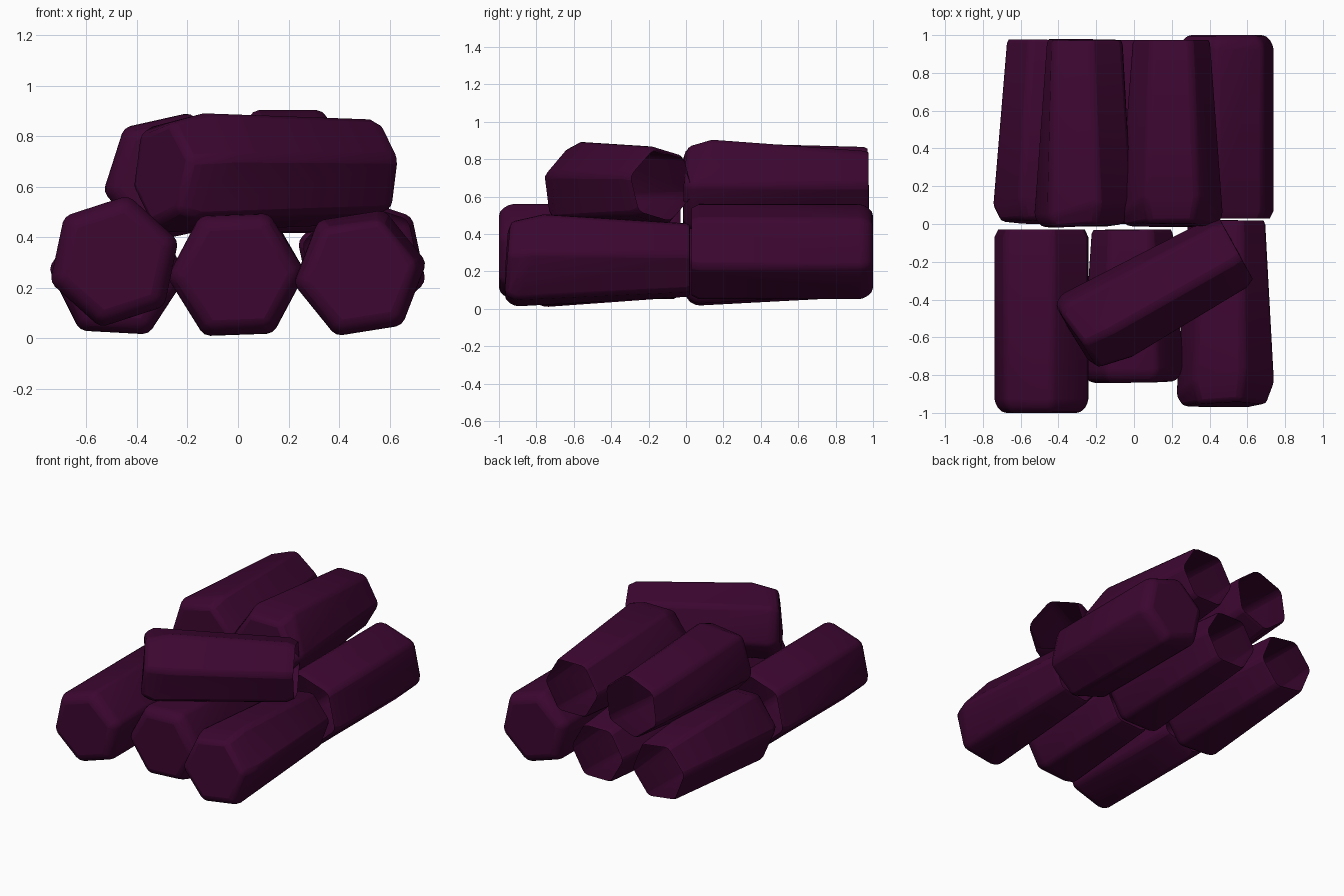
import bpy, bmesh, math
from mathutils import Vector

if "Cube" in bpy.data.objects:
    bpy.data.objects.remove(bpy.data.objects["Cube"])

mat = bpy.data.materials.new("dark_plum")
mat.diffuse_color = (0.045, 0.002, 0.03, 1)
mat.use_nodes = True
mat.node_tree.nodes["Principled BSDF"].inputs["Base Color"].default_value = mat.diffuse_color


def log(name, closed, opened, r0, r1, turn, lean=90, slope=0.12, lip=0.01, twist=0):
    """Six-sided hollow log: chamfered cap at `closed`, open rim at `opened`.
    turn = angle of first corner, lean = side where the cap chamfer is deepest."""
    a, b = Vector(closed), Vector(opened)
    d = (b - a).normalized()
    length = (b - a).length
    side = d.cross(Vector((0, 0, 1))).normalized()
    if side.x < 0:
        side = -side
    up = side.cross(d).normalized()
    if up.z < 0:
        up = -up
    bm = bmesh.new()

    def ring(radius, setback, turned=turn):
        pts = []
        for i in range(6):
            t = math.radians(turned + 60 * i)
            pts.append(bm.verts.new(a + d * setback(t) + (side * math.cos(t) + up * math.sin(t)) * radius))
        return pts

    tilt = lambda t: 0.05 + slope * max(0, math.cos(t - math.radians(lean)))
    rings = [ring(r0 * 0.84, lambda t: 0.2 * (tilt(t) - 0.05)),
             ring(r0, tilt),
             ring(r1, lambda t: length - 2 * lip, turn + twist),
             ring(r1 - lip, lambda t: length, turn + twist)]
    bm.faces.new(rings[0])
    for p, q in zip(rings, rings[1:]):
        for i in range(6):
            j = (i + 1) % 6
            bm.faces.new((p[i], p[j], q[j], q[i]))
    bmesh.ops.recalc_face_normals(bm, faces=bm.faces)
    me = bpy.data.meshes.new(name)
    bm.to_mesh(me)
    bm.free()
    me.materials.append(mat)
    ob = bpy.data.objects.new(name, me)
    bpy.context.collection.objects.link(ob)
    bev = ob.modifiers.new("soft_edges", 'BEVEL')
    bev.width, bev.segments = 0.025, 2
    bev.limit_method, bev.angle_limit = 'ANGLE', math.radians(25)
    bpy.context.view_layer.objects.active = ob
    ob.select_set(True)
    bpy.ops.object.shade_smooth_by_angle(angle=math.radians(50))
    ob.select_set(False)


# Straight logs, one at each outer corner, pointing opposite ways
log("front_left_log", (-.49, -1, .305), (-.49, -.03, .305), .267, .267, 18, slope=0, lip=.02)
log("back_right_log", (.49, 1, .305), (.49, .03, .305), .267, .267, 42, slope=0, lip=.02)

# Tapered logs on the ground
log("front_middle_log", (-.005, -.84, .252), (-.01, -.03, .255), .277, .222, 2, lean=-60, slope=.05)
log("front_right_log", (.482, -.97, .258), (.49, .02, .26), .268, .215, 9, lean=68, slope=.17)
log("back_left_log", (-.478, 0, .26), (-.47, .975, .257), .275, .212, 57, lean=115, slope=.1, twist=-5)
log("back_middle_log", (0, 0, .26), (0, .975, .26), .27, .208, 0, lean=90, slope=.1)

# Tapered logs on top of the back row
log("back_top_left_log", (-.272, -.02, .635), (-.26, .975, .655), .27, .22, 12, lean=30, slope=.12, twist=10)
log("back_top_right_log", (.197, -.015, .66), (.198, .975, .66), .281, .212, 60, lean=90, slope=.12)

# Log lying across the front row
log("cross_log", (-.32, -.605, .655), (.54, -.13, .66), .25, .222, 15, lean=35, slope=.2, lip=.025)
